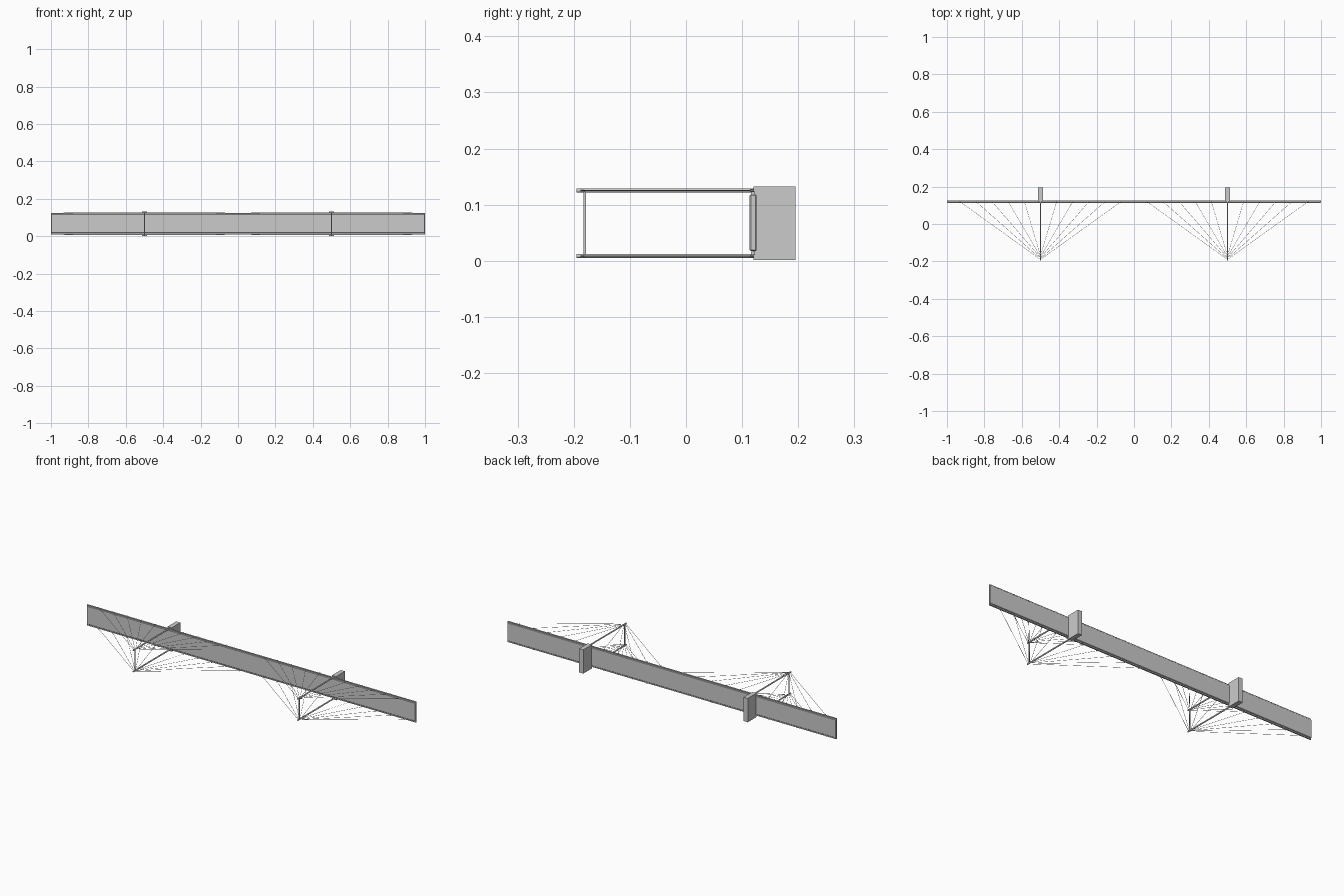
import bpy
from mathutils import Vector

if "Cube" in bpy.data.objects:
    bpy.data.objects.remove(bpy.data.objects["Cube"])

MID = 0.067      # middle of the deck width
LEG = 0.0585     # offset of the cable planes from the middle
TOWERS = (-0.5, 0.5)


def box(name, lo, hi, bevel=0):
    bpy.ops.mesh.primitive_cube_add(size=1)
    o = bpy.context.object
    o.name = name
    o.location = [(a + b) / 2 for a, b in zip(lo, hi)]
    o.scale = [b - a for a, b in zip(lo, hi)]
    bpy.ops.object.transform_apply(location=False, rotation=False, scale=True)
    if bevel:
        m = o.modifiers.new("bevel", 'BEVEL')
        m.width = bevel
        m.segments = 1
    return o


def rod(name, a, b, r, sides=8):
    a, b = Vector(a), Vector(b)
    d = b - a
    bpy.ops.mesh.primitive_cylinder_add(vertices=sides, radius=r, depth=d.length,
                                        location=(a + b) / 2)
    o = bpy.context.object
    o.name = name
    o.rotation_euler = d.to_track_quat('Z', 'Y').to_euler()
    bpy.ops.object.shade_smooth_by_angle()
    return o


# road deck
box("deck", (-1, 0.1135, 0.0175), (1, 0.126, 0.1185), 0.002)

# edge girders along both sides of the deck
for s in (-1, 1):
    z = sorted((MID + s * 0.0505, MID + s * 0.0565))
    box("edge_girder", (-1, 0.116, z[0]), (1, 0.123, z[1]))

for tx in TOWERS:
    # pier under the deck
    box("pier", (tx - 0.0125, 0.1205, 0.001), (tx + 0.0125, 0.1955, 0.132))
    # tower cross beam
    box("cross_beam", (tx - 0.0025, -0.183, 0.0085), (tx + 0.0025, -0.178, 0.1255))
    for s in (-1, 1):
        z = MID + s * LEG
        # tower leg
        rod("tower_leg", (tx, -0.1955, z), (tx, 0.121, z), 0.0037, 12)
        # stay cables fanning out to the deck
        for side in (-1, 1):
            for k in range(1, 6):
                ex = tx + side * 0.086 * k
                rod("stay_cable", (tx, -0.165 - 0.005 * k, z), (ex, 0.119, z), 0.0008, 6)
                rod("cable_anchor", (ex, 0.1145, z), (ex, 0.121, z), 0.002, 6)
